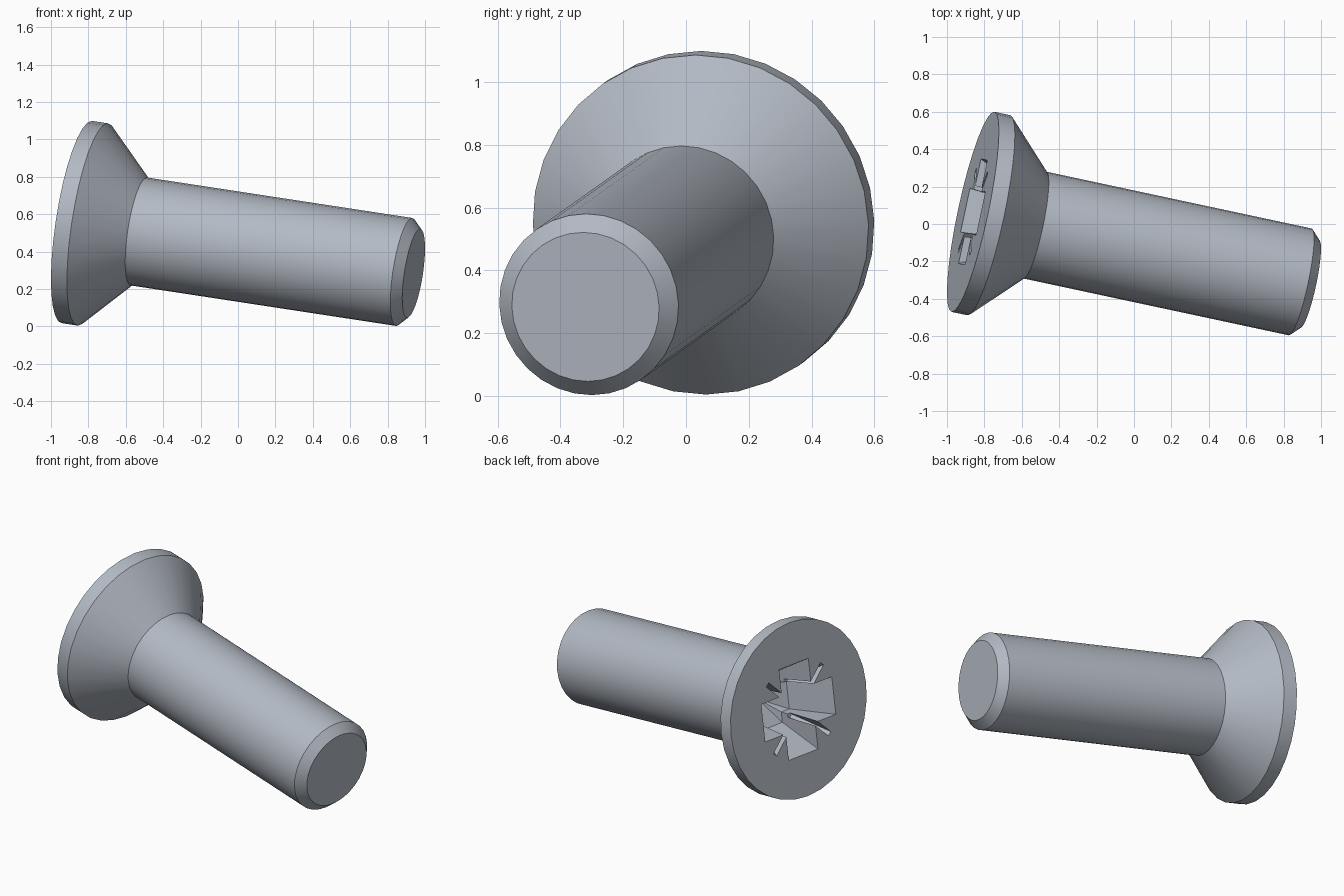
import bpy, bmesh, math
from mathutils import Vector, Matrix

cube = bpy.data.objects.get("Cube")
if cube:
    bpy.data.objects.remove(cube, do_unlink=True)

steel = bpy.data.materials.new("steel_grey")
steel.use_nodes = True
colour = (0.45, 0.49, 0.55, 1)
steel.diffuse_color = colour
steel.node_tree.nodes["Principled BSDF"].inputs["Base Color"].default_value = colour

# Tilted frame: local z runs from the head face to the tip
axis = Vector((0.967, -0.207, -0.1475)).normalized()
side = Vector((0, 0, 1)).cross(axis).normalized()
frame = Matrix((side, axis.cross(side), axis)).transposed().to_4x4()
frame.translation = (-0.861, 0.065, 0.558)


def loft(name, rings, apex=None):
    """Skin a stack of (points, z) rings; close the end with a cap or an apex."""
    bm = bmesh.new()
    loops = [[bm.verts.new((x, y, z)) for x, y in pts] for pts, z in rings]
    n = len(loops[0])
    for a, b in zip(loops, loops[1:]):
        for i in range(n):
            j = (i + 1) % n
            bm.faces.new((a[i], a[j], b[j], b[i]))
    bm.faces.new(loops[0][::-1])
    if apex is None:
        bm.faces.new(loops[-1])
    else:
        tip = bm.verts.new((0, 0, apex))
        for i in range(n):
            bm.faces.new((loops[-1][i], loops[-1][(i + 1) % n], tip))
    bmesh.ops.recalc_face_normals(bm, faces=bm.faces)
    mesh = bpy.data.meshes.new(name)
    bm.to_mesh(mesh)
    bm.free()
    mesh.materials.append(steel)
    obj = bpy.data.objects.new(name, mesh)
    obj.matrix_world = frame
    bpy.context.collection.objects.link(obj)
    return obj


def circle(r, n=32):
    return [(r * math.cos(math.tau * i / n), r * math.sin(math.tau * i / n)) for i in range(n)]


def cross(reach, w):
    arm = [(w, w), (w, reach), (-w, reach)]
    return [(Matrix.Rotation(k * math.pi / 2, 2) @ Vector(p))[:] for k in range(4) for p in arm]


def bar(reach, w, angle):
    turn = Matrix.Rotation(angle, 2)
    corners = [(reach, w), (-reach, w), (-reach, -w), (reach, -w)]
    return [(turn @ Vector(p))[:] for p in corners]


# Countersunk head, shank and chamfered tip as one turned profile
profile = [(0.547, 0), (0.547, 0.088), (0.292, 0.343), (0.292, 1.809), (0.24, 1.861)]
screw = loft("countersunk_screw", [(circle(r), z) for r, z in profile])

# Drive recess: tapered cross with a pointed floor, plus thin diagonal slits
cutters = [loft("cross_cutter", [(cross(0.295, 0.12), -0.02), (cross(0.16, 0.095), 0.27)], 0.36)]
for k in (1, 3):
    angle = k * math.pi / 4
    cutters.append(loft("slit_cutter", [(bar(0.325, 0.015, angle), -0.02),
                                        (bar(0.17, 0.015, angle), 0.22)]))

bpy.context.view_layer.objects.active = screw
for cutter in cutters:
    cutter.hide_render = True
    mod = screw.modifiers.new("recess", 'BOOLEAN')
    mod.operation = 'DIFFERENCE'
    mod.solver = 'EXACT'
    mod.object = cutter
    bpy.ops.object.modifier_apply(modifier=mod.name)
    bpy.data.objects.remove(cutter, do_unlink=True)

# Smooth turned surfaces, crisp rims
bpy.ops.object.select_all(action='DESELECT')
screw.select_set(True)
bpy.ops.object.shade_smooth_by_angle(angle=math.radians(25))
